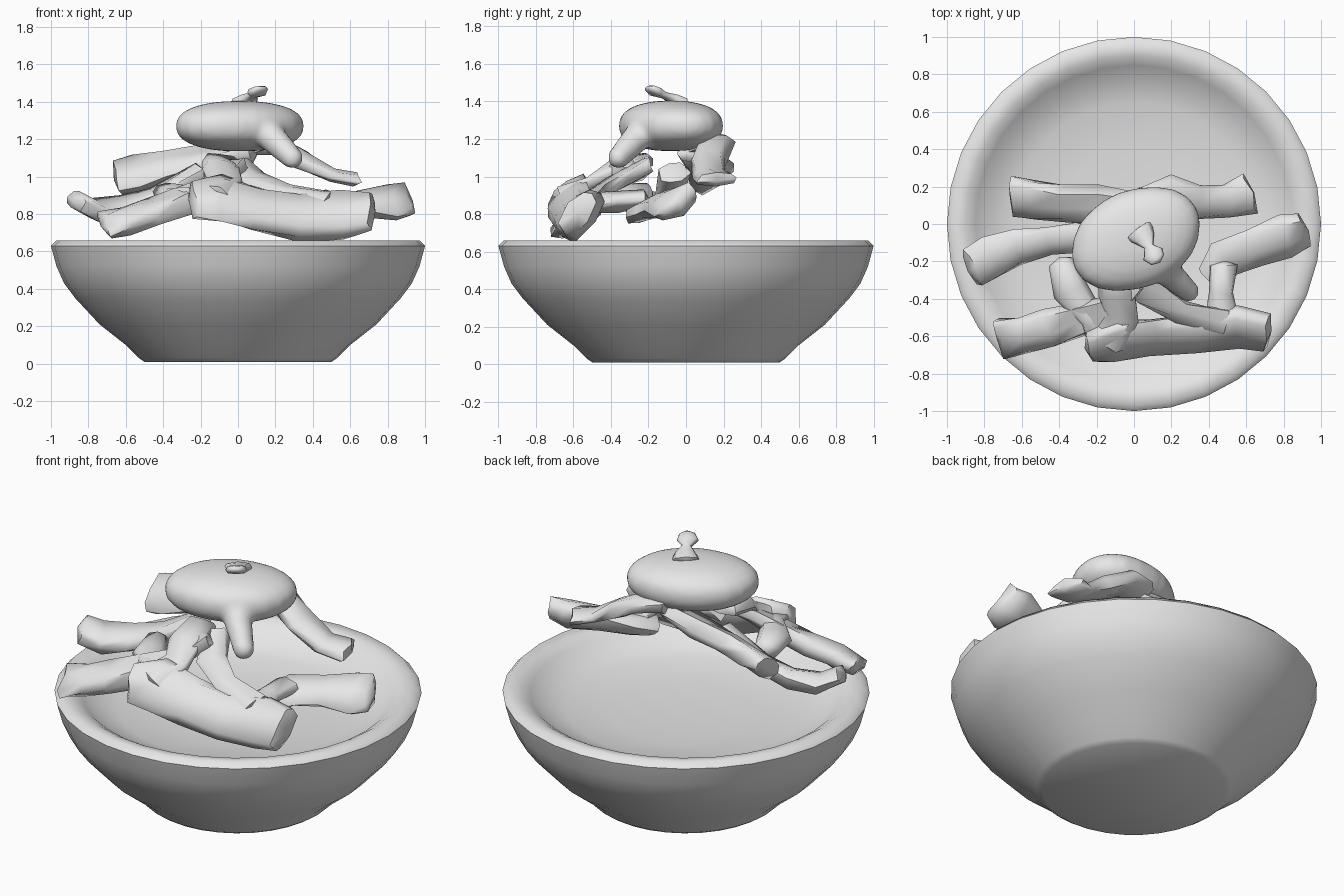
import bpy, bmesh, math, random
from mathutils import Vector, Matrix

cube = bpy.data.objects.get("Cube")
if cube:
    bpy.data.objects.remove(cube, do_unlink=True)

random.seed(4)
grey = bpy.data.materials.new("plain grey")
grey.use_nodes = True
grey.diffuse_color = (0.8, 0.8, 0.8, 1)
grey.node_tree.nodes["Principled BSDF"].inputs["Base Color"].default_value = (0.8, 0.8, 0.8, 1)


def finish(bm, name, angle):
    bmesh.ops.recalc_face_normals(bm, faces=bm.faces)
    mesh = bpy.data.meshes.new(name)
    bm.to_mesh(mesh)
    bm.free()
    mesh.materials.append(grey)
    obj = bpy.data.objects.new(name, mesh)
    bpy.context.collection.objects.link(obj)
    bpy.ops.object.select_all(action='DESELECT')
    obj.select_set(True)
    bpy.context.view_layer.objects.active = obj
    bpy.ops.object.shade_smooth_by_angle(angle=math.radians(angle))
    return obj


def lathe(name, profile, steps, angle):
    bm = bmesh.new()
    vs = [bm.verts.new((r, 0, z)) for r, z in profile]
    es = [bm.edges.new(pair) for pair in zip(vs, vs[1:])]
    bmesh.ops.spin(bm, geom=vs + es, cent=(0, 0, 0), axis=(0, 0, 1),
                   angle=math.tau, steps=steps, use_duplicate=False)
    bmesh.ops.remove_doubles(bm, verts=bm.verts, dist=0.001)
    return finish(bm, name, angle)


def soft(v, power=0.75):
    return math.copysign(abs(v) ** power, v)


def strip(name, path, roll=0, end_roll=None, sides=8, rough=0.014):
    """Sweep a twisted, uneven slab; each point is x, y, z, half width, half thickness."""
    bm = bmesh.new()
    end_roll = roll if end_roll is None else end_roll
    pts = [Vector(p[:3]) for p in path]
    last = len(pts) - 1
    rings = []
    for i, (x, y, z, w, t) in enumerate(path):
        along = (pts[min(i + 1, last)] - pts[max(i - 1, 0)]).normalized()
        side = along.cross(Vector((0, 0, 1))).normalized()
        turn = Matrix.Rotation(math.radians(roll + (end_roll - roll) * i / last), 3, along)
        side, up = turn @ side, turn @ side.cross(along)
        ring = []
        for k in range(sides):
            a = math.tau * k / sides
            jitter = Vector([random.uniform(-rough, rough) for _ in range(3)])
            ring.append(bm.verts.new(pts[i] + side * w * soft(math.cos(a))
                                     + up * t * soft(math.sin(a)) + jitter))
        rings.append(ring)
    for a, b in zip(rings, rings[1:]):
        for k in range(sides):
            n = (k + 1) % sides
            bm.faces.new((a[k], a[n], b[n], b[k]))
    # Domed ends
    for ring, tip, inner in ((rings[0], pts[0], pts[1]), (rings[-1], pts[-1], pts[-2])):
        peak = bm.verts.new(tip + (tip - inner).normalized() * 0.025)
        for k in range(sides):
            bm.faces.new((ring[k], ring[(k + 1) % sides], peak))
    return finish(bm, name, 62)


def ball(bm, center, size):
    m = Matrix.Translation(center) @ Matrix.Diagonal((*size, 1))
    return bmesh.ops.create_uvsphere(bm, u_segments=24, v_segments=14, radius=1, matrix=m)["verts"]


# Bowl with a narrow foot, thick rim and shallow inside
lathe("bowl", [(0, .01), (.5, .01), (.53, .03), (.6, .1), (.74, .21), (.87, .35), (.93, .43),
               (.97, .52), (1, .63), (.97, .66), (.9, .65), (.85, .62), (.79, .57),
               (.65, .53), (.4, .505), (0, .5)], 32, 60)

# Folded slices leaning on each other above the bowl
strip("front_left_slice", [(-.71, -.61, .74, .12, .055), (-.6, -.59, .77, .1, .06), (-.45, -.56, .82, .11, .06),
                           (-.3, -.52, .87, .09, .06), (-.12, -.44, .96, .08, .05), (0, -.3, 1.07, .07, .04)], 30, 5)
strip("front_slice", [(-.24, -.66, .88, .11, .06), (-.1, -.63, .89, .15, .065), (.1, -.61, .83, .13, .06),
                      (.33, -.58, .78, .14, .07), (.55, -.55, .8, .15, .075), (.71, -.57, .81, .13, .065)], 52)
strip("left_slice", [(-.87, -.24, .87, .11, .05), (-.77, -.18, .82, .12, .055), (-.62, -.12, .83, .1, .055),
                     (-.45, -.09, .88, .09, .05), (-.2, -.06, 1.02, .08, .05)], 10, 25)
strip("back_left_slice", [(-.64, .14, .99, .13, .055), (-.54, .13, 1.02, .12, .06), (-.38, .11, 1.05, .1, .06),
                          (-.18, .1, 1.09, .11, .06), (.08, .05, 1.13, .1, .05)], 38, 15)
strip("back_right_slice", [(.62, .16, .98, .12, .03), (.5, .12, 1.01, .1, .04), (.34, .12, 1.09, .1, .05),
                           (.2, .16, 1.17, .1, .05), (.05, .1, 1.17, .1, .05)], 0, -20)
strip("right_slice", [(.91, -.04, .87, .12, .055), (.82, -.06, .86, .13, .07), (.65, -.12, .85, .11, .065),
                      (.48, -.18, .84, .1, .06), (.42, -.28, .8, .08, .05)], -38, -10)
strip("right_bridge", [(.48, -.22, .88, .07, .045), (.46, -.37, .87, .07, .05), (.46, -.52, .85, .09, .05)])
strip("middle_slice", [(0, -.22, 1.04, .09, .05), (.09, -.36, .98, .08, .04), (.26, -.47, .91, .06, .035),
                       (.48, -.52, .87, .07, .04)], 15)
strip("left_bridge", [(-.39, -.2, .91, .07, .045), (-.34, -.36, .9, .09, .055), (-.23, -.5, .9, .07, .055),
                      (-.17, -.63, .89, .08, .055)])
strip("center_fold", [(-.1, -.2, 1.09, .09, .045), (-.09, -.38, 1.04, .11, .045), (-.06, -.5, .97, .09, .045),
                      (-.14, -.64, .9, .09, .06)])

# Rounded topping with a drip, blended into one skin
bm = bmesh.new()
for v in ball(bm, (0, 0, 0), (1, 1, 1)):
    x, y, z = v.co
    swell = 1 + .13 * math.sin(2 * math.atan2(y, x)) if math.hypot(x, y) > .001 else 1
    v.co = (.01 + .335 * soft(x, .88) * swell, -.08 + .272 * soft(y, .88) * swell, 1.27 + .135 * soft(z, .85))
for i in range(6):
    f = i / 5
    ball(bm, (.17 + .12 * f, -.25 - .11 * f, 1.22 - .12 * f), (.08 - .02 * f,) * 3)
topping = finish(bm, "topping", 180)
remesh = topping.modifiers.new("blend", 'REMESH')
remesh.mode = 'VOXEL'
remesh.voxel_size = .02
remesh.use_smooth_shade = True
smooth = topping.modifiers.new("soften", 'SMOOTH')
smooth.iterations = 6

# Small pinched sprig on top
strip("sprig", [(.03, -.04, 1.39, .08, .04), (.06, -.08, 1.42, .055, .025), (.08, -.12, 1.435, .025, .018),
                (.1, -.16, 1.45, .06, .025), (.125, -.19, 1.47, .045, .018)], rough=0.002)
